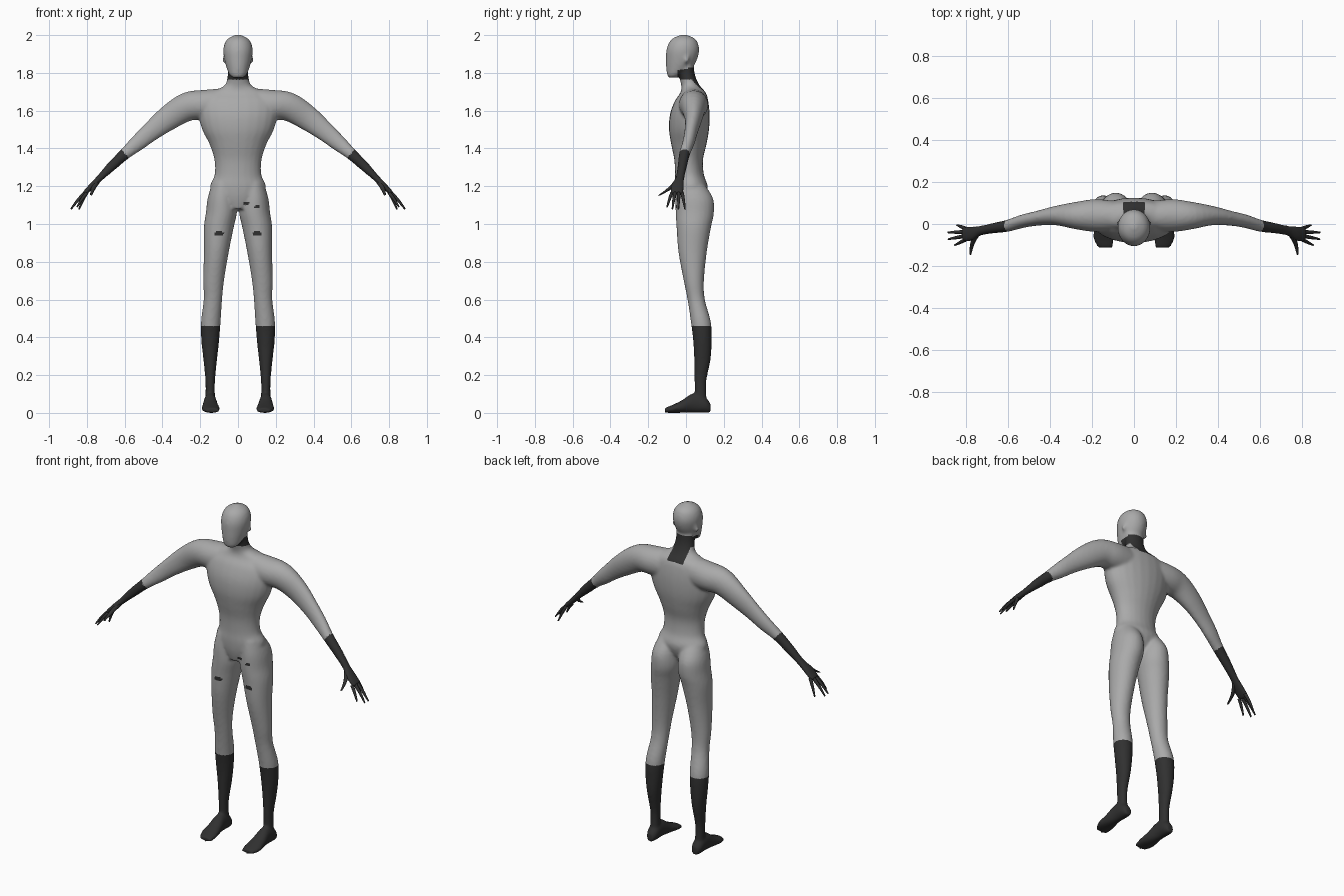
import bpy, bmesh, math
from mathutils import Vector

cube = bpy.data.objects.get("Cube")
if cube:
    bpy.data.objects.remove(cube, do_unlink=True)


def material(name, value):
    mat = bpy.data.materials.new(name)
    mat.use_nodes = True
    color = (value, value, value, 1)
    mat.diffuse_color = color
    mat.node_tree.nodes["Principled BSDF"].inputs["Base Color"].default_value = color
    return mat


GREY = material("light grey suit", 0.4)
DARK = material("charcoal trim", 0.03)


def refine(rows, steps=4):
    """Catmull-Rom interpolation between rows of section values."""
    pts = [rows[0]] + list(rows) + [rows[-1]]
    out = []
    for a, b, c, d in zip(pts, pts[1:], pts[2:], pts[3:]):
        for i in range(steps):
            t = i / steps
            out.append([q + t * ((r - p) + t * ((2*p - 5*q + 4*r - s) + t * (3*q - p - 3*r + s))) / 2
                        for p, q, r, s in zip(a, b, c, d)])
    return out + [list(rows[-1])]


def loft(bm, sections, sides=24):
    """Skin a list of ellipses given as (centre, half axis, half axis)."""
    rings = []
    for centre, u, v in sections:
        angles = [math.tau * i / sides for i in range(sides)]
        rings.append([bm.verts.new(centre + u * math.cos(a) + v * math.sin(a)) for a in angles])
    faces = [bm.faces.new(rings[0]), bm.faces.new(rings[-1])]
    for low, high in zip(rings, rings[1:]):
        for i in range(sides):
            j = (i + 1) % sides
            faces.append(bm.faces.new((low[i], low[j], high[j], high[i])))
    bmesh.ops.recalc_face_normals(bm, faces=faces)


def column(bm, rows, side=1):
    """Upright form from rows of height, centre x, half width, front y, back y."""
    loft(bm, [(Vector((side * cx, (f + b) / 2, z)), Vector((w, 0, 0)), Vector((0, (b - f) / 2, 0)))
              for z, cx, w, f, b in refine(rows)])


def limb(bm, rows, side=1, sides=24):
    """Limb from rows of x, y, z, radius in the front plane, radius in y."""
    rows = refine(rows)
    sections = []
    for i, (x, y, z, r, ry) in enumerate(rows):
        before, after = rows[max(i - 1, 0)], rows[min(i + 1, len(rows) - 1)]
        dx, dz = after[0] - before[0], after[2] - before[2]
        across = Vector((-dz * side, 0, dx)).normalized()
        sections.append((Vector((side * x, y, z)), across * r, Vector((0, ry, 0))))
    loft(bm, sections, sides)


def make(name, bm):
    mesh = bpy.data.meshes.new(name)
    bm.to_mesh(mesh)
    bm.free()
    obj = bpy.data.objects.new(name, mesh)
    bpy.context.collection.objects.link(obj)
    return obj


body = bmesh.new()

# Torso and neck
column(body, [
    (1.08, 0, .06, -.04, .06), (1.14, 0, .13, -.055, .10), (1.2, 0, .148, -.06, .115),
    (1.26, 0, .124, -.058, .095), (1.34, 0, .125, -.062, .09), (1.42, 0, .15, -.078, .108),
    (1.5, 0, .19, -.09, .122), (1.58, 0, .21, -.085, .125), (1.65, 0, .21, -.06, .118),
    (1.695, 0, .16, -.03, .105), (1.73, 0, .075, -.025, .075), (1.78, 0, .056, -.035, .05),
    (1.84, 0, .055, -.035, .04)])

# Head with a narrow jaw
column(body, [
    (1.775, 0, .028, -.092, -.05), (1.79, 0, .045, -.1, -.02), (1.825, 0, .06, -.105, .03),
    (1.87, 0, .072, -.106, .058), (1.92, 0, .078, -.104, .07), (1.96, 0, .069, -.09, .062),
    (1.985, 0, .048, -.066, .042), (2.002, 0, .012, -.025, 0)])

for side in (-1, 1):
    # Leg, from hip to ankle
    column(body, [
        (1.22, .075, .06, -.045, .09), (1.14, .085, .075, -.055, .142), (1.06, .088, .082, -.055, .148),
        (.98, .102, .079, -.05, .132), (.85, .115, .066, -.04, .11), (.7, .129, .055, -.012, .095),
        (.6, .133, .049, .008, .1), (.48, .144, .052, .026, .132), (.38, .147, .047, .038, .136),
        (.28, .147, .036, .043, .13), (.16, .147, .025, .045, .107), (.04, .147, .027, .05, .112)], side)

    # Foot, heel to toe: y, centre x, half width, top height
    foot = refine([(.13, .147, .02, .05), (.1, .147, .033, .085), (.04, .147, .034, .105),
                   (-.02, .146, .043, .068), (-.07, .144, .049, .043), (-.112, .136, .036, .026)])
    loft(body, [(Vector((side * cx, y, top / 2)), Vector((w, 0, 0)), Vector((0, 0, top / 2)))
                for y, cx, w, top in foot])

    # Arm, from shoulder to palm
    limb(body, [
        (.05, .035, 1.63, .09, .07), (.18, .04, 1.63, .08, .078), (.27, .04, 1.62, .076, .066),
        (.37, .04, 1.56, .066, .046), (.46, .027, 1.49, .052, .035), (.53, .013, 1.43, .043, .032),
        (.6, -.008, 1.37, .031, .029), (.67, -.02, 1.305, .026, .025), (.73, -.032, 1.245, .018, .024),
        (.77, -.045, 1.205, .016, .036), (.815, -.048, 1.16, .012, .036)], side)

    # Ear
    limb(body, [(.062, .0, 1.875, .028, .014), (.079, .006, 1.88, .022, .01)], side)

figure = make("body", body)

# Fuse the forms into one soft skin
remesh = figure.modifiers.new("Fuse", "REMESH")
remesh.mode = "VOXEL"
remesh.voxel_size = .008
soften = figure.modifiers.new("Soften", "SMOOTH")
soften.factor, soften.iterations = .5, 6
graph = bpy.context.evaluated_depsgraph_get()
skin = bpy.data.meshes.new_from_object(figure.evaluated_get(graph))
figure.modifiers.clear()
figure.data = skin
skin.materials.clear()
skin.materials.append(GREY)
skin.materials.append(DARK)

# Small dark flecks on the front of the thighs: x, z, half width
FLECKS = [(-.1, .95, .026), (.1, .95, .024), (.1, 1.09, .016), (.045, 1.11, .018)]


def is_dark(p):
    x, y, z = abs(p.x), p.y, p.z
    boot = z < .46
    glove = x > .5 and .75 * x - .66 * z > -.4575
    collar = x < .08 and -.045 < y < .06 and 1.765 < z < 1.822 + .2 * y
    nape = x < .05 and y > .03 and 1.69 < z < 1.83
    fleck = y < 0 and any(math.hypot(p.x - fx, 2 * (z - fz)) < w for fx, fz, w in FLECKS)
    return boot or glove or collar or nape or fleck


for poly in skin.polygons:
    poly.material_index = int(is_dark(poly.center))
    poly.use_smooth = True

# Fingers and thumbs: knuckle and tip positions
FINGERS = [((.80, -.074, 1.165), (.852, -.1, 1.09)), ((.81, -.058, 1.165), (.883, -.072, 1.08)),
           ((.81, -.038, 1.165), (.885, -.04, 1.078)), ((.80, -.022, 1.17), (.842, -.005, 1.077))]
for side, label in ((1, "left"), (-1, "right")):
    hand = bmesh.new()
    for root, tip in FINGERS:
        middle = [(a + b) / 2 for a, b in zip(root, tip)]
        middle[2] += .005
        limb(hand, [(*root, .01, .01), (*middle, .008, .008), (*tip, .004, .004)], side, 10)
    limb(hand, [(.745, -.045, 1.225, .014, .016), (.768, -.09, 1.185, .011, .013),
                (.778, -.142, 1.152, .005, .006)], side, 10)
    digits = make(label + "_fingers", hand)
    digits.data.materials.append(DARK)
    for poly in digits.data.polygons:
        poly.use_smooth = True
